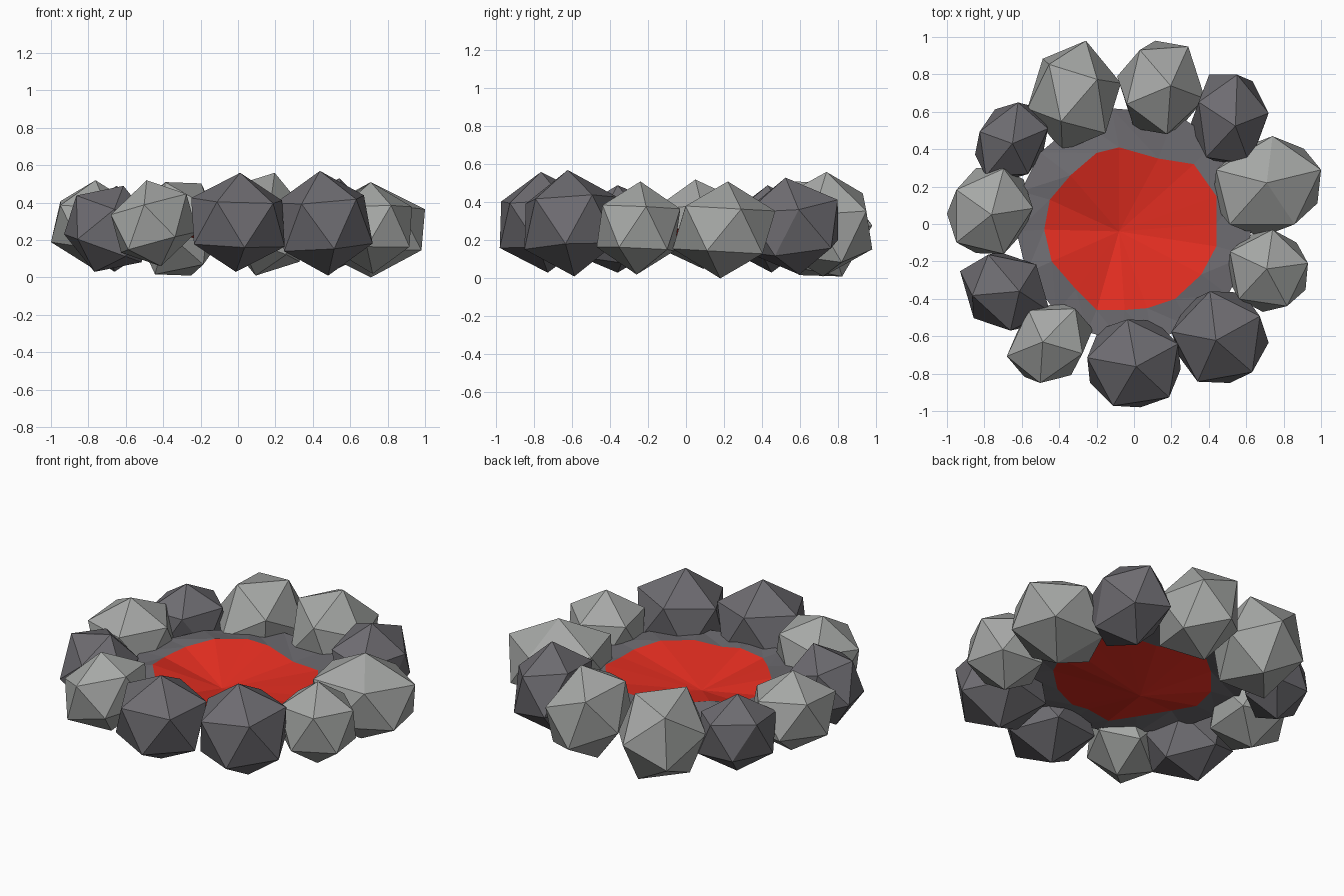
import bpy, bmesh, math
from mathutils import Vector, Matrix

if "Cube" in bpy.data.objects:
    bpy.data.objects.remove(bpy.data.objects["Cube"])


def material(name, rgb):
    m = bpy.data.materials.new(name)
    m.diffuse_color = (*rgb, 1)
    m.use_nodes = True
    m.node_tree.nodes["Principled BSDF"].inputs["Base Color"].default_value = m.diffuse_color
    return m


LIGHT = material("light_stone", (0.38, 0.39, 0.38))
DARK = material("dark_stone", (0.155, 0.15, 0.165))
RED = material("ember_red", (0.78, 0.027, 0.015))


def finish(bm, name, mats):
    bmesh.ops.recalc_face_normals(bm, faces=bm.faces)
    me = bpy.data.meshes.new(name)
    bm.to_mesh(me)
    bm.free()
    for m in mats:
        me.materials.append(m)
    ob = bpy.data.objects.new(name, me)
    bpy.context.collection.objects.link(ob)
    return ob


# corners of a unit icosahedron: one corner up, a ring of five, and opposites
UP = Vector((0, 0, 1))
RING = [Vector((2 * math.cos(k * math.tau / 5), 2 * math.sin(k * math.tau / 5), 1)) / math.sqrt(5)
        for k in range(5)]


def stone(name, mat, lo, hi, peak, near_a, near_b=None):
    """Icosahedron filling the box lo..hi. peak, near_a and near_b are the plan
    positions of its top corner and two neighbours; with near_b left out,
    near_a is the direction in degrees from the peak to one neighbour."""
    lo, hi = Vector(lo), Vector(hi)
    c, h = (lo + hi) / 2, (hi - lo) / 2
    if near_b is None:
        dx, dy = (peak[0] - c.x) / h.x, (peak[1] - c.y) / h.y
        d = Vector((dx, dy, math.sqrt(1 - dx * dx - dy * dy)))
        az = math.radians(near_a)
        t = Vector((math.cos(az), math.sin(az), 0))
        t = (t - d * t.dot(d)).normalized()
        m = Matrix((t, d.cross(t), d)).transposed()
    else:
        r2 = ((h.x + h.y) / 2 * 1.08) ** 2
        p, a, b = (Vector((q[0] - c.x, q[1] - c.y)) for q in (peak, near_a, near_b))
        z = math.sqrt(r2 - p.length_squared)
        a3, b3 = (Vector((*q, (r2 / math.sqrt(5) - q.dot(p)) / z)) for q in (a, b))
        src = Matrix((UP, RING[0], RING[1])).transposed()
        m = Matrix((Vector((*p, z)), a3, b3)).transposed() @ src.inverted()
    pts = [m @ v for v in [UP] + RING]
    pts += [-v for v in pts]
    mx = [max(v[i] for v in pts) for i in range(3)]
    bm = bmesh.new()
    for v in pts:
        bm.verts.new([c[i] + v[i] / mx[i] * h[i] for i in range(3)])
    bmesh.ops.convex_hull(bm, input=bm.verts)
    finish(bm, name, [mat])


# ring of stones: colour, low corner, high corner, peak, neighbours
STONES = [
    (LIGHT, (-.57, .39, .01), (-.07, .98, .51), (-.20, .77), 160),
    (LIGHT, (-.09, .48, .01), (.38, .98, .56), (.21, .74), (.33, .97), (.00, .95)),
    (DARK, (.30, .32, .02), (.72, .80, .53), (.54, .53), 83),
    (LIGHT, (.42, -.07, .00), (1.0, .47, .51), (.71, .22), (.74, .47), (.99, .29)),
    (LIGHT, (.50, -.47, .02), (.93, -.03, .51), (.71, -.24), (.74, -.03), (.92, -.21)),
    (DARK, (.20, -.85, .01), (.72, -.36, .57), (.44, -.62), 28),
    (DARK, (-.25, -.98, .03), (.25, -.51, .56), (.01, -.76), 27),
    (LIGHT, (-.68, -.85, .06), (-.22, -.42, .52), (-.50, -.63), (-.27, -.43), (-.60, -.44)),
    (DARK, (-.93, -.57, .03), (-.45, -.15, .49), (-.61, -.36), (-.87, -.38), (-.66, -.55)),
    (LIGHT, (-1.0, -.16, .05), (-.54, .30, .52), (-.76, .05), (-.68, .29), (-.99, .18)),
    (DARK, (-.85, .23, .03), (-.46, .65, .49), (-.65, .43), (-.62, .65), (-.46, .51)),
]
for i, args in enumerate(STONES):
    stone(f"stone_{i + 1}", *args)

# ash bed: shallow red ember bowl with a wavy rim, surrounded by a grey ring
RIM = [(.44, 0, .26), (.44, .15, .27), (.32, .32, .26), (.13, .35, .25),
       (-.08, .41, .27), (-.20, .38, .29), (-.34, .26, .30), (-.45, .13, .27),
       (-.48, -.03, .26), (-.44, -.20, .29), (-.31, -.35, .27), (-.20, -.46, .25),
       (-.05, -.46, .27), (.07, -.45, .25), (.22, -.40, .27), (.36, -.27, .28),
       (.44, -.12, .26)]
bm = bmesh.new()
apex = bm.verts.new((-.08, -.04, .18))
inner = [bm.verts.new(p) for p in RIM]
outer = []
for x, y, z in RIM:
    r = math.hypot(x, y)
    outer.append(bm.verts.new((x / r * .63, y / r * .63, .26)))
n = len(RIM)
for i in range(n):
    j = (i + 1) % n
    bm.faces.new((apex, inner[i], inner[j])).material_index = 0
    bm.faces.new((inner[i], outer[i], outer[j])).material_index = 1
    bm.faces.new((inner[i], outer[j], inner[j])).material_index = 1
finish(bm, "ember_bed", [RED, DARK])
